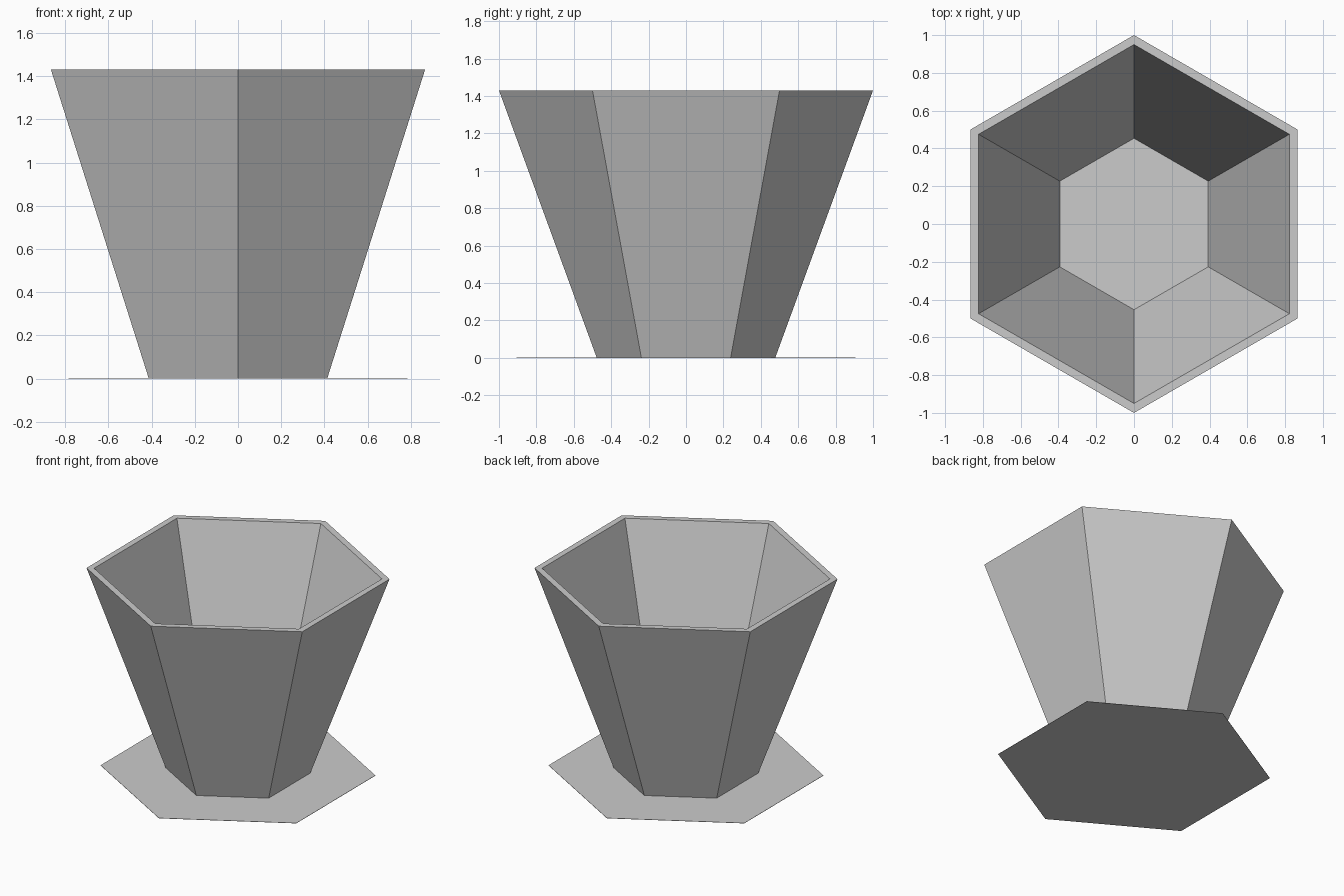
import bpy, bmesh
from math import sin, cos, pi

if "Cube" in bpy.data.objects:
    bpy.data.objects.remove(bpy.data.objects["Cube"])

SIDES = 6
HEIGHT = 1.43


def ring(bm, radius, z):
    """Hexagon of vertices with a corner towards +y."""
    angles = [pi / 2 + i * 2 * pi / SIDES for i in range(SIDES)]
    return [bm.verts.new((radius * cos(a), radius * sin(a), z)) for a in angles]


def bridge(bm, a, b):
    for i in range(SIDES):
        j = (i + 1) % SIDES
        bm.faces.new((a[i], a[j], b[j], b[i]))


def finish(bm, name):
    bmesh.ops.recalc_face_normals(bm, faces=bm.faces)
    mesh = bpy.data.meshes.new(name)
    bm.to_mesh(mesh)
    bm.free()
    obj = bpy.data.objects.new(name, mesh)
    bpy.context.collection.objects.link(obj)
    return obj


# Tapered hexagonal pot wall: outside, rim, inside, underside
bm = bmesh.new()
profile = [(0.477, 0), (1.0, HEIGHT), (0.95, HEIGHT), (0.453, 0)]
rings = [ring(bm, r, z) for r, z in profile]
for k in range(len(rings)):
    bridge(bm, rings[k], rings[(k + 1) % len(rings)])
finish(bm, "pot_wall")

# Paper-thin hexagonal saucer, also the floor of the pot
bm = bmesh.new()
low, high = ring(bm, 0.907, 0), ring(bm, 0.907, 0.002)
bm.faces.new(low)
bm.faces.new(high)
bridge(bm, low, high)
finish(bm, "saucer")
